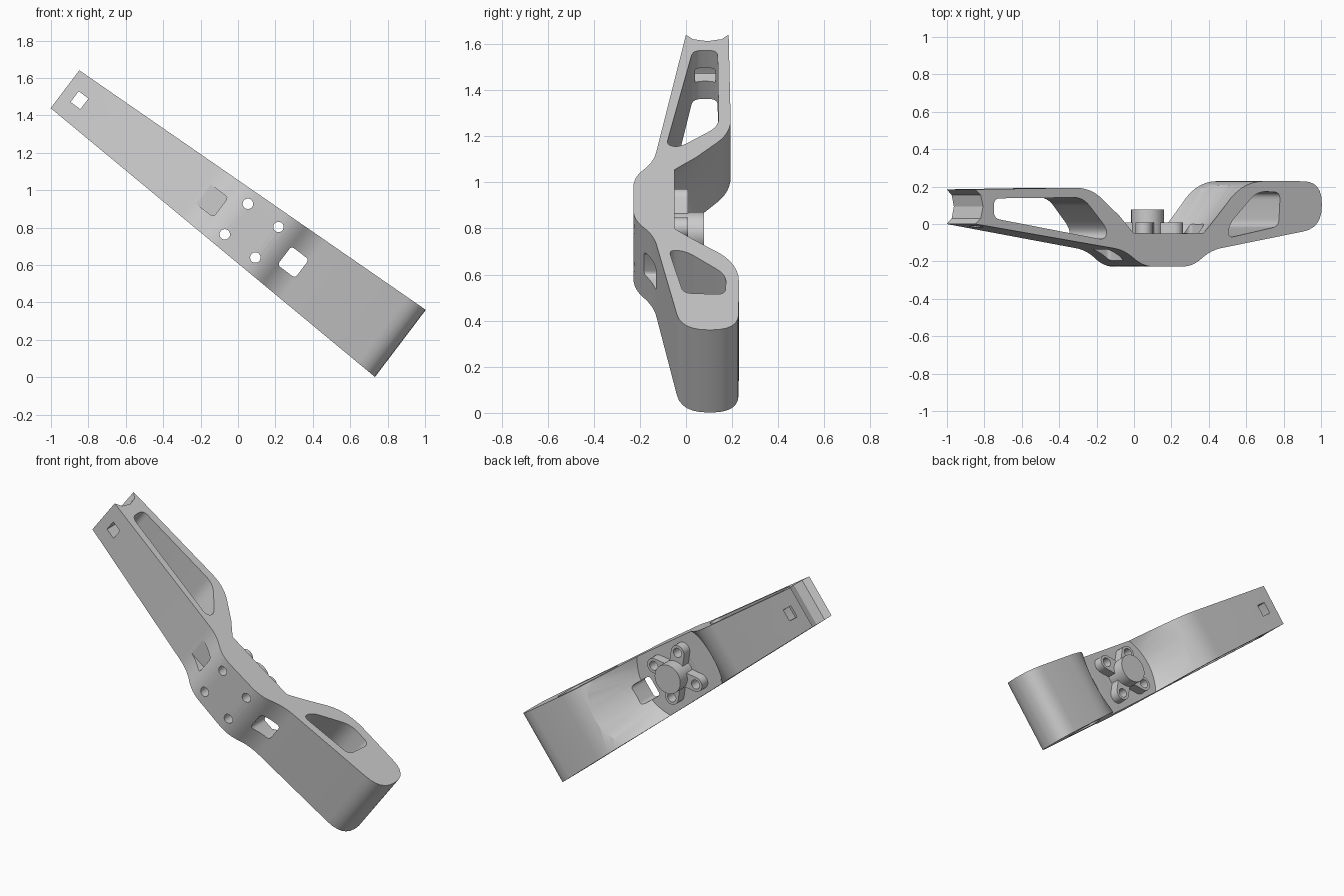
import bpy, bmesh, math
from mathutils import Matrix, Vector

if "Cube" in bpy.data.objects:
    bpy.data.objects.remove(bpy.data.objects["Cube"])

# local frame: x along the arm, y depth, z across the arm
U, V = Vector((.797, 0, -.604)), Vector((.604, 0, .797))
FRAME = Matrix(((U.x, 0, V.x, -.925), (0, 1, 0, 0), (U.z, 0, V.z, 1.54), (0, 0, 0, 1)))
CX = 1.252


def rounded(corners, n=6):
    """Polygon from (x, y, setback) corners, each corner eased by a curve."""
    out = []
    for i, (x, y, r) in enumerate(corners):
        p = Vector((x, y))
        if r == 0:
            out.append(p)
            continue
        a = Vector(corners[i - 1][:2]) - p
        b = Vector(corners[(i + 1) % len(corners)][:2]) - p
        a = p + a.normalized() * min(r, a.length * .47)
        b = p + b.normalized() * min(r, b.length * .47)
        for k in range(n + 1):
            t = k / n
            out.append(a * (1 - t) ** 2 + p * 2 * t * (1 - t) + b * t * t)
    return out


def circle(x, y, r, n=24):
    return [Vector((x + r * math.cos(2 * math.pi * k / n), y + r * math.sin(2 * math.pi * k / n)))
            for k in range(n)]


def loft(name, lo, hi):
    """Closed solid between two matching loops of 3D points."""
    bm = bmesh.new()
    a = [bm.verts.new(p) for p in lo]
    b = [bm.verts.new(p) for p in hi]
    bm.faces.new(a)
    bm.faces.new(b)
    for i in range(len(a)):
        j = (i + 1) % len(a)
        bm.faces.new((a[i], a[j], b[j], b[i]))
    bm.transform(FRAME)
    bmesh.ops.recalc_face_normals(bm, faces=bm.faces)
    if bm.calc_volume(signed=True) < 0:
        bmesh.ops.reverse_faces(bm, faces=bm.faces)
    me = bpy.data.meshes.new(name)
    bm.to_mesh(me)
    bm.free()
    ob = bpy.data.objects.new(name, me)
    bpy.context.collection.objects.link(ob)
    return ob


def across(name, pts, half):
    return loft(name, [(p.x, p.y, -half(p.x)) for p in pts], [(p.x, p.y, half(p.x)) for p in pts])


def deep(name, pts, y0, y1, top=None):
    return loft(name, [(p.x, y0, p.y) for p in pts], [(p.x, y1, p.y) for p in (top or pts)])


def activate(ob):
    bpy.ops.object.select_all(action='DESELECT')
    ob.select_set(True)
    bpy.context.view_layer.objects.active = ob


def cut(ob, cutter):
    m = ob.modifiers.new("cut", 'BOOLEAN')
    m.operation, m.solver, m.object = 'DIFFERENCE', 'EXACT', cutter
    activate(ob)
    bpy.ops.object.modifier_apply(modifier=m.name)
    bpy.data.objects.remove(cutter)


def slot(s0, s1, half, r=.02):
    return rounded([(s0, -half, r), (s1, -half, r), (s1, half, r), (s0, half, r)], 4)


# arm: side profile, widening toward the right end
arm = across("arm_body", rounded([
    (0, 0, 0), (.97, -.14, .07), (1.09, -.228, .07), (1.41, -.228, .07), (1.53, -.14, .07),
    (2.25, -.02, .12), (2.25, .228, .12), (1.75, .23, .13), (1.47, -.05, .1),
    (1.05, -.05, .1), (.75, .195, .1), (0, .185, 0),
    (.035, .155, 0), (.05, .093, 0), (.035, .03, 0)]), lambda s: .127 + .098 * s / 2.25)

# conical clearance around the hub
cut(arm, deep("cone", circle(1.262, 0, .29, 64), -.049, .26, circle(1.262, 0, .545, 64)))

# side windows
for corners in (
        [(.12, .03, .04), (.12, .137, .04), (.70, .142, .06), (.86, -.03, .06), (.84, -.085, .04)],
        [(1.64, -.075, .04), (1.97, -.012, .04), (1.98, .17, .04), (1.83, .175, .06), (1.65, 0, .05)]):
    cut(arm, across("window", rounded(corners), lambda s: .4))

# tip hole, through slot, and blind pocket in front of the hub
cut(arm, deep("tip_hole", slot(.065, .13, .036, .004), -.3, .4))
cut(arm, deep("through_slot", slot(1.472, 1.59, .062), -.3, .4))
cut(arm, deep("pocket", slot(.92, 1.045, .065), -.3, -.135))

# crossed lugs behind the hub
lugs = []
R = .145
for k in (1, -1):
    d, n = Vector((1, k)).normalized(), Vector((-k, 1)).normalized()
    pts = []
    for e in (1, -1):
        for i in range(13):
            a = math.pi * (i / 12 - .5)
            pts.append(Vector((CX, 0)) + e * (d * (R + .045 * math.cos(a)) + n * .045 * math.sin(a)))
    lugs.append(deep("screw_lugs", pts, -.06, .008))

# screw holes
for i in (1, -1):
    for k in (1, -1):
        for ob in (arm, lugs[0] if i == k else lugs[1]):
            cut(ob, deep("hole", circle(CX + i * R * .707, k * R * .707, .028), -.4, .1))

# central shaft disc
disc = deep("hub_disc", circle(CX, 0, .088, 32), -.06, .078)

for ob in [arm, disc] + lugs:
    activate(ob)
    bpy.ops.object.shade_smooth_by_angle(angle=math.radians(25))
